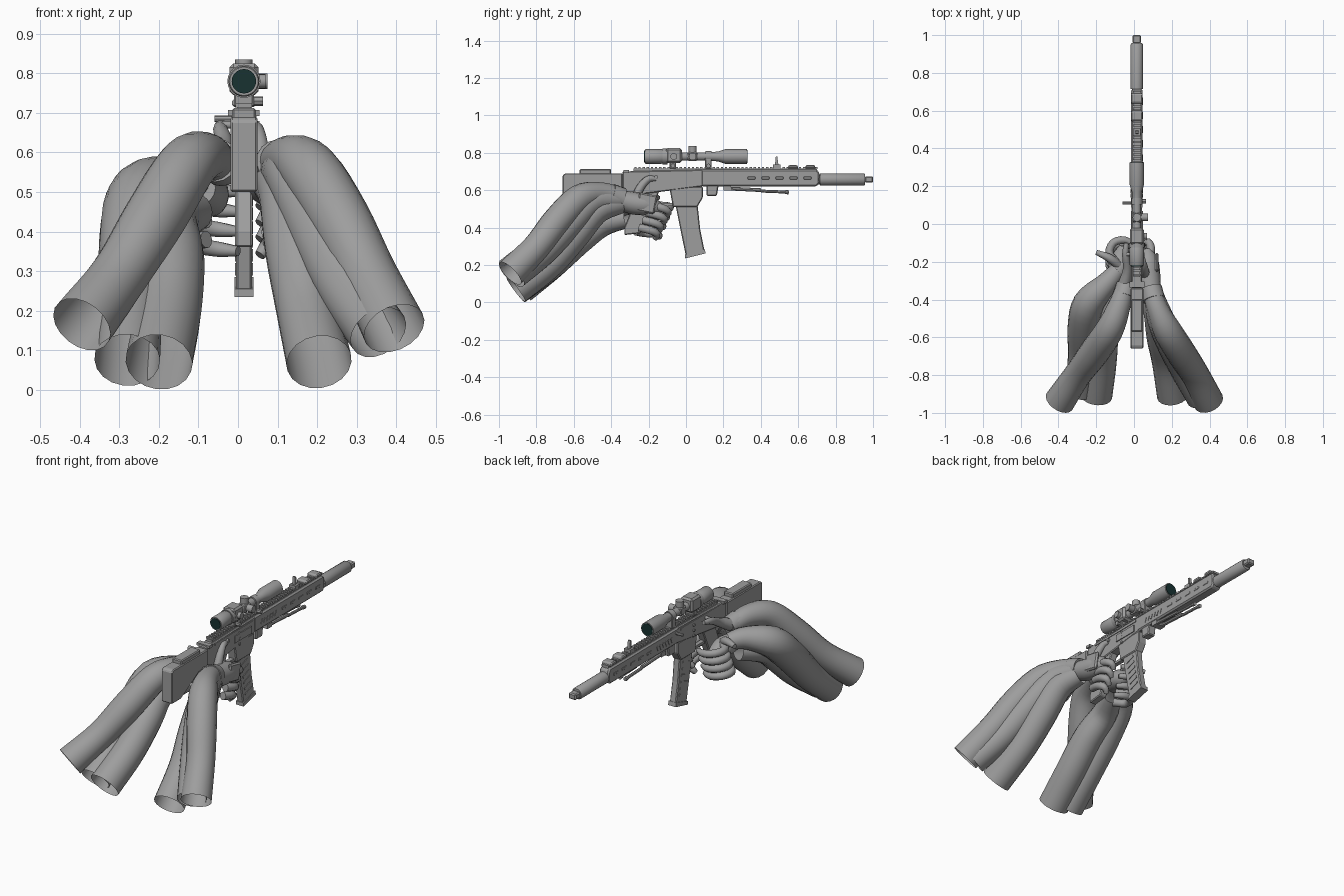
import bpy
import bmesh
import math
from mathutils import Vector, Matrix

default_cube = bpy.data.objects.get("Cube")
if default_cube:
    bpy.data.objects.remove(default_cube, do_unlink=True)

GUN_X = 0.015


def make_material(name, colour):
    material = bpy.data.materials.new(name)
    material.use_nodes = True
    material.diffuse_color = colour
    material.node_tree.nodes["Principled BSDF"].inputs["Base Color"].default_value = colour
    return material


GREY = make_material("matte grey", (0.34, 0.34, 0.34, 1))
GLASS = make_material("dark green glass", (0.009, 0.032, 0.031, 1))


def finish(name, bm, material=GREY, smooth=False, bevel=0):
    mesh = bpy.data.meshes.new(name)
    bmesh.ops.recalc_face_normals(bm, faces=bm.faces)
    bm.to_mesh(mesh)
    bm.free()
    mesh.materials.append(material)
    obj = bpy.data.objects.new(name, mesh)
    bpy.context.collection.objects.link(obj)
    if bevel:
        modifier = obj.modifiers.new("soft edges", "BEVEL")
        modifier.width = bevel
        modifier.segments = 1
    if smooth:
        bpy.ops.object.select_all(action="DESELECT")
        obj.select_set(True)
        bpy.context.view_layer.objects.active = obj
        bpy.ops.object.shade_smooth_by_angle(angle=math.radians(40))
    return obj


def box(name, centre, size, tilt=0, bevel=0):
    """Box, optionally tilted about the x axis."""
    bm = bmesh.new()
    matrix = Matrix.Translation(centre) @ Matrix.Rotation(tilt, 4, "X") @ Matrix.Diagonal((*size, 1))
    bmesh.ops.create_cube(bm, size=1, matrix=matrix)
    return finish(name, bm, bevel=bevel)


def slab(name, outline, half_width, bevel=0.005):
    """Side outline in y and z, extruded across the gun."""
    bm = bmesh.new()
    face = bm.faces.new([bm.verts.new((GUN_X - half_width, y, z)) for y, z in outline])
    result = bmesh.ops.extrude_face_region(bm, geom=[face])
    verts = [v for v in result["geom"] if isinstance(v, bmesh.types.BMVert)]
    bmesh.ops.translate(bm, verts=verts, vec=(2 * half_width, 0, 0))
    return finish(name, bm, bevel=bevel)


def tube(name, stations, sides=16, capped=True, steps=0, material=GREY):
    """Rings swept along stations of x, y, z and radius; steps smooths the path."""
    points = [Vector(s) for s in stations]
    if steps:
        padded = [points[0] * 2 - points[1]] + points + [points[-1] * 2 - points[-2]]
        path = []
        for a, b, c, d in zip(padded, padded[1:], padded[2:], padded[3:]):
            for i in range(steps):
                t = i / steps
                path.append((b * 2 + (c - a) * t + (a * 2 - b * 5 + c * 4 - d) * t ** 2
                             + (b * 3 - a - c * 3 + d) * t ** 3) / 2)
        points = path + [points[-1]]
    bm = bmesh.new()
    rings = []
    for i, point in enumerate(points):
        tangent = (points[min(i + 1, len(points) - 1)] - points[max(i - 1, 0)]).to_3d().normalized()
        side = tangent.cross(Vector((0, 0, 1)))
        if side.length < 0.01:
            side = Vector((1, 0, 0))
        side.normalize()
        up = side.cross(tangent)
        rings.append([bm.verts.new(point.to_3d() + point.w * (
            side * math.cos(a) + up * math.sin(a)))
            for a in (math.tau * k / sides for k in range(sides))])
    for low, high in zip(rings, rings[1:]):
        for k in range(sides):
            n = (k + 1) % sides
            bm.faces.new((low[k], low[n], high[n], high[k]))
    if capped:
        bm.faces.new(rings[0])
        bm.faces.new(rings[-1])
    return finish(name, bm, material, smooth=True)


def lathe_along_gun(name, z, profile, material=GREY, sides=20):
    """Turned part along y."""
    parts = [(GUN_X, y, z, r) for y, r in profile]
    return tube(name, parts, sides, material=material)


# Stock and cheek rest
slab("stock", [(-.66, .5), (-.66, .68), (-.645, .69), (-.34, .69), (-.34, .6), (-.42, .59), (-.58, .5)], .034)
slab("cheek_rest", [(-.57, .68), (-.57, .712), (-.4, .712), (-.4, .68)], .03)

# Receiver, magazine well and grip
slab("receiver", [(-.34, .6), (-.34, .7), (.09, .71), (.09, .62), (-.3, .57)], .028)
slab("magazine_well", [(-.09, .62), (-.07, .51), (.06, .51), (.09, .56), (.09, .62)], .026)
slab("pistol_grip", [(-.25, .6), (-.14, .6), (-.24, .37), (-.33, .36), (-.33, .4)], .022)
slab("trigger_guard", [(-.17, .53), (-.17, .515), (-.06, .515), (-.06, .53)], .012, 0)
box("bolt_cover", (GUN_X + .029, -.02, .65), (.008, .15, .04))
box("receiver_ridge", (GUN_X, -.1, .69), (.064, .34, .012))
box("charging_handle", (GUN_X, -.32, .7), (.08, .03, .015))
for height in (.61, .64, .67):
    tube("receiver_pin", [(GUN_X - .034, -.05, height, .008), (GUN_X + .034, -.05, height, .008)], 8)
tube("bolt_release", [(GUN_X - .055, -.16, .67, .01), (GUN_X + .04, -.16, .67, .01)], 10)

# Curved magazine with raised ribs and a floor plate
slab("magazine", [(-.06, .54), (.06, .54), (.076, .39), (.1, .27), (.0, .245), (-.03, .39)], .02)
slab("magazine_floor_plate", [(-.005, .255), (-.005, .235), (.105, .262), (.1, .285)], .024, 0)
for i in range(6):
    box("magazine_rib", (GUN_X, .007 + i * .007, .48 - i * .035), (.046, .06, .012), .35)

# Handguard, slots and top rail
slab("handguard", [(.08, .62), (.08, .71), (.7, .71), (.715, .69), (.715, .64), (.7, .62)], .03, .008)
for i in range(6):
    box("handguard_slot", (GUN_X, .15 + i * .025, .66), (.065, .01, .03), -.4)
for i in range(5):
    box("handguard_panel", (GUN_X, .35 + i * .075, .665), (.064, .045, .018), bevel=.004)
box("rail_base", (GUN_X, .21, .708), (.036, .98, .014))
for i in range(45):
    box("rail_tooth", (GUN_X, -.27 + i * .022, .718), (.042, .012, .012))
for position in (.572, .665):
    slab("rail_clamp", [(position - .03, .715), (position - .022, .735), (position + .022, .735),
                        (position + .03, .715)], .03)
box("sight_base", (GUN_X, .485, .727), (.04, .04, .02))
slab("front_sight", [(.475, .73), (.48, .78), (.488, .78), (.495, .73)], .008, 0)

# Suppressor and muzzle
lathe_along_gun("suppressor", .657, [(.7, .026), (.715, .026), (.716, .033), (.95, .033), (.957, .028)])
box("muzzle_tip", (GUN_X, .978, .657), (.046, .044, .034), bevel=.006)

# Folded bipod beneath the handguard
slab("bipod_mount", [(.11, .63), (.11, .57), (.165, .57), (.175, .63)], .024)
for side in (-1, 1):
    x = GUN_X + side * .018
    tube("bipod_leg", [(x, .2, .61, .01), (x, .4, .6, .01), (x, .401, .595, .008),
                       (x, .53, .59, .008), (x, .531, .59, .011), (x, .55, .588, .011)], 8)
box("bipod_hinge", (GUN_X, .22, .61), (.06, .04, .025))

# Telescopic sight with mounts, turrets and lenses
SCOPE_Z = .78
lathe_along_gun("scope_body", SCOPE_Z, [
    (-.22, .036), (-.215, .039), (-.13, .039), (-.11, .03), (-.08, .022), (.1, .022),
    (.17, .026), (.21, .039), (.325, .039)], sides=24)
lathe_along_gun("rear_lens", SCOPE_Z, [(-.224, .031), (-.219, .031)], GLASS)
lathe_along_gun("front_lens", SCOPE_Z, [(.322, .034), (.328, .034)], GLASS)
lathe_along_gun("zoom_ring", SCOPE_Z, [(-.125, .042), (-.1, .042)])
for position in (-.07, .12):
    box("scope_mount", (GUN_X, position, .745), (.05, .035, .06), bevel=.004)
    lathe_along_gun("scope_ring", SCOPE_Z, [(position - .017, .029), (position + .017, .029)])
    tube("mount_screw", [(GUN_X + .02, position, .73, .012), (GUN_X + .048, position, .73, .012)], 8)
box("sight_housing", (GUN_X, -.065, .785), (.074, .085, .08), bevel=.01)
box("turret_block", (GUN_X, .035, SCOPE_Z), (.05, .055, .05), bevel=.008)
tube("elevation_turret", [(GUN_X, .035, .79, .022), (GUN_X, .035, .835, .022)])
tube("windage_turret", [(GUN_X, .035, SCOPE_Z, .02), (GUN_X + .06, .035, SCOPE_Z, .02)])
tube("side_dial", [(GUN_X + .03, -.065, SCOPE_Z, .018), (GUN_X + .055, -.065, SCOPE_Z, .018)])
tube("side_lever", [(GUN_X, .11, .685, .008), (GUN_X - .075, .11, .685, .008)], 8)

# Open-ended sleeves
sleeves = {
    "right_upper_sleeve": [(-.395, -.94, .165, .081), (-.3, -.8, .29, .073), (-.21, -.68, .435, .079),
                           (-.13, -.56, .565, .074), (-.08, -.44, .59, .06), (-.05, -.34, .57, .048)],
    "right_inner_sleeve": [(-.2, -.91, .07, .085), (-.175, -.73, .2, .083), (-.165, -.58, .33, .08),
                           (-.17, -.45, .42, .07), (-.11, -.31, .45, .05)],
    "right_elbow_sleeve": [(-.28, -.88, .075, .083), (-.27, -.7, .22, .08), (-.265, -.54, .385, .086),
                           (-.24, -.42, .495, .083), (-.15, -.32, .53, .06), (-.09, -.25, .52, .045)],
    "left_outer_sleeve": [(.395, -.94, .155, .081), (.325, -.8, .295, .075), (.255, -.69, .435, .078),
                          (.18, -.57, .555, .075), (.125, -.45, .585, .057), (.09, -.34, .56, .05)],
    "left_middle_sleeve": [(.355, -.92, .145, .077), (.27, -.77, .27, .078), (.2, -.63, .42, .08),
                           (.14, -.5, .54, .072), (.1, -.36, .55, .05)],
    "left_inner_sleeve": [(.205, -.91, .07, .083), (.175, -.73, .21, .08), (.15, -.6, .36, .083),
                          (.125, -.48, .49, .073), (.085, -.35, .53, .055)],
}
for name, stations in sleeves.items():
    tube(name, stations, sides=18, capped=False, steps=4)

# Gloved left hand beside the grip
tube("left_cuff", [(.105, -.4, .575, .06), (.09, -.34, .555, .058)])
tube("left_palm", [(.09, -.36, .55, .053), (.08, -.28, .53, .06), (.075, -.2, .52, .055),
                   (.07, -.14, .5, .03)], steps=3)
box("knuckle_plate", (.12, -.21, .53), (.02, .1, .1), -.2, .008)
for i in range(4):
    z = .52 - i * .04
    y = -.13 - i * .02
    tube("left_finger", [(.08, y - .06, z, .022), (.09, y, z - .015, .022), (.075, y + .035, z - .035, .02),
                         (.055, y + .025, z - .06, .014)], 10, steps=3)
tube("left_thumb", [(.06, -.27, .56, .025), (.055, -.24, .62, .022), (.045, -.2, .66, .019),
                    (.04, -.16, .66, .012)], 10, steps=3)

# Right hand with fingers fanned down beside the grip
tube("right_cuff", [(-.055, -.38, .58, .056), (-.04, -.32, .565, .052)])
tube("right_palm", [(-.1, -.3, .51, .045), (-.08, -.23, .5, .055), (-.07, -.17, .48, .045),
                    (-.06, -.12, .47, .02)], steps=3)
for i in range(4):
    z = .53 - i * .05
    y = -.1 - i * .02
    tube("right_finger", [(-.08, y - .11, z, .022), (-.13, y - .06, z - .01, .022), (-.11, y, z - .015, .021),
                          (-.05, y + .015, z - .025, .02), (.0, y - .01, z - .03, .013)], 10, steps=3)
tube("right_thumb", [(-.08, -.22, .53, .024), (-.13, -.18, .56, .022), (-.2, -.15, .56, .013)], 10, steps=3)
tube("right_forefinger", [(-.05, -.32, .58, .035), (-.035, -.24, .62, .024), (-.045, -.16, .66, .018),
                          (-.04, -.1, .67, .012)], 10, steps=3)
